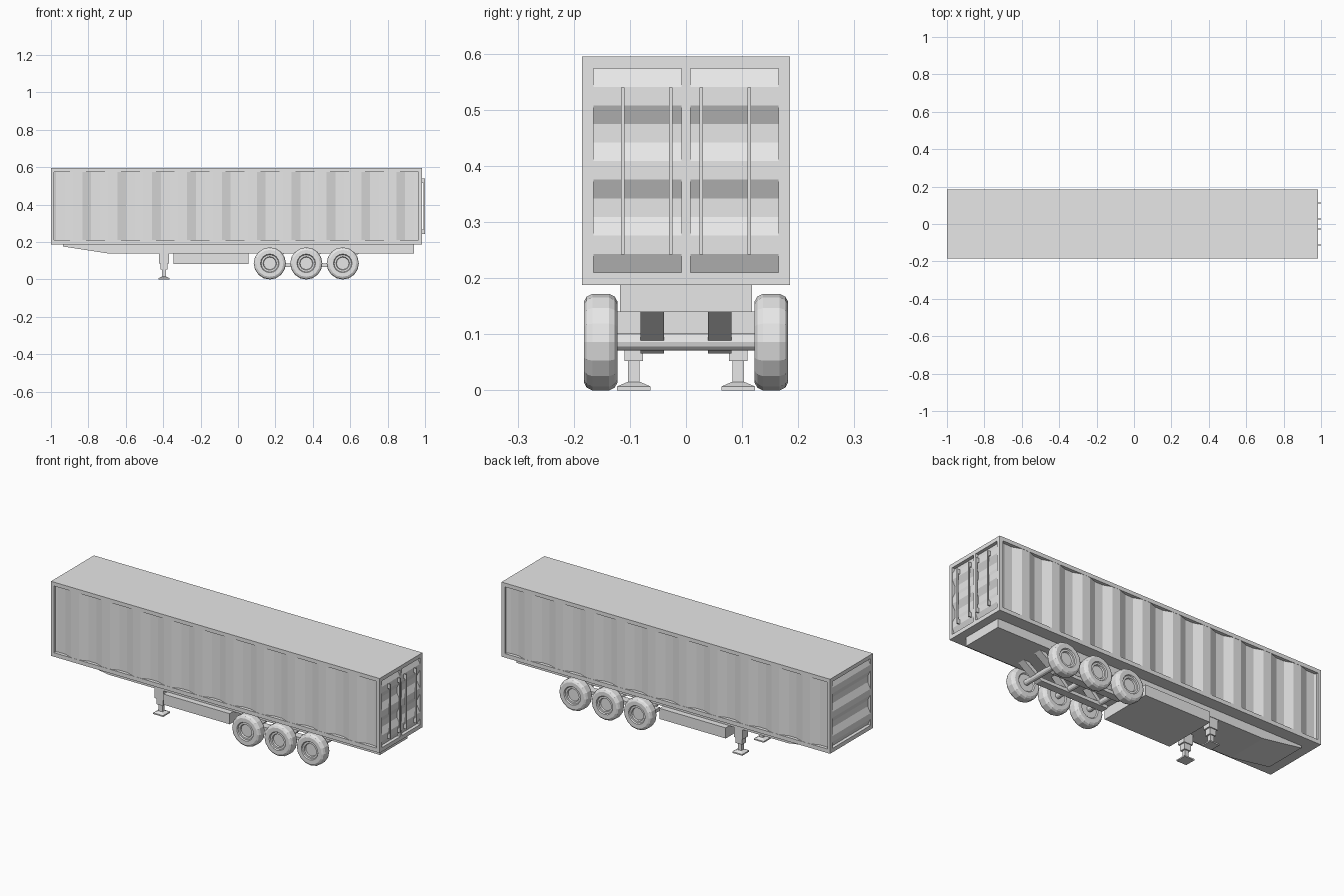
import bpy, bmesh, math
from mathutils import Matrix, Vector

cube = bpy.data.objects.get("Cube")
if cube:
    bpy.data.objects.remove(cube, do_unlink=True)

grey = bpy.data.materials.new("plain grey")
grey.use_nodes = True
grey.diffuse_color = (0.8, 0.8, 0.8, 1)
grey.node_tree.nodes["Principled BSDF"].inputs["Base Color"].default_value = (0.8, 0.8, 0.8, 1)


def finish(name, bm):
    bmesh.ops.remove_doubles(bm, verts=bm.verts, dist=0.00001)
    bmesh.ops.recalc_face_normals(bm, faces=bm.faces)
    mesh = bpy.data.meshes.new(name)
    bm.to_mesh(mesh)
    bm.free()
    mesh.materials.append(grey)
    obj = bpy.data.objects.new(name, mesh)
    bpy.context.collection.objects.link(obj)
    return obj


def box(name, x, y, z):
    """Box from (min, max) pairs."""
    bm = bmesh.new()
    size = [b - a for a, b in (x, y, z)]
    mid = [(a + b) / 2 for a, b in (x, y, z)]
    bmesh.ops.create_cube(bm, size=1, matrix=Matrix.Translation(mid) @ Matrix.Diagonal((*size, 1)))
    return finish(name, bm)


def prism(name, outline, place, start, end):
    """Extrude a 2D outline; place(u, v, w) maps it into space."""
    bm = bmesh.new()
    face = bm.faces.new([bm.verts.new(place(u, v, start)) for u, v in outline])
    shift = Vector(place(0, 0, end)) - Vector(place(0, 0, start))
    extruded = bmesh.ops.extrude_face_region(bm, geom=[face], use_keep_orig=True)
    bmesh.ops.translate(bm, vec=shift, verts=[g for g in extruded["geom"] if isinstance(g, bmesh.types.BMVert)])
    return finish(name, bm)


def lathe(name, profile, steps):
    """Spin (radius, y) points round the y axis."""
    bm = bmesh.new()
    verts = [bm.verts.new((0, y, r)) for r, y in profile]
    edges = [bm.edges.new(pair) for pair in zip(verts, verts[1:])]
    bmesh.ops.spin(bm, geom=verts + edges, cent=(0, 0, 0), axis=(0, 1, 0),
                   angle=math.tau, steps=steps, use_merge=True)
    return finish(name, bm)


def along_y(u, v, w):
    return (u, w, v)


# Container shell
LEFT, RIGHT, HALF = -1.0, 0.985, 0.185
FLOOR, ROOF = 0.21, 0.574
box("roof", (LEFT, RIGHT), (-HALF, HALF), (ROOF, 0.595))
box("floor", (LEFT, RIGHT), (-HALF, HALF), (0.188, FLOOR))
for side in (-1, 1):
    y = sorted((side * 0.165, side * HALF))
    box("front_corner_post", (LEFT, -0.983), y, (FLOOR, ROOF))
    box("rear_corner_post", (0.965, RIGHT), y, (FLOOR, ROOF))
box("door_centre_post", (0.955, RIGHT), (-0.008, 0.008), (FLOOR, ROOF))

# Corrugated panels
DEPTH, BACK, INSET = 0.018, 0.03, 0.001


def waves(first, seg, count, phase):
    return [(first + i * seg, DEPTH if (i + phase) % 4 < 2 else INSET) for i in range(count)]


def close(points):
    return points + [(points[-1][0], BACK), (points[0][0], BACK)]


long_wave = close([(-0.983, 0.014)] + waves(-0.972, 0.04664, 42, 0) + [(0.965, 0.01)])
short_wave = close(waves(FLOOR, (ROOF - FLOOR) / 11, 12, 1))
for side, name in ((-1, "front_side_panel"), (1, "back_side_panel")):
    prism(name, long_wave, lambda u, v, w, s=side: (u, s * (HALF - v), w), FLOOR, ROOF)
    prism("door_panel", short_wave, lambda u, v, w: (RIGHT - v, w, u), side * 0.008, side * 0.165)
prism("end_panel", short_wave, lambda u, v, w: (LEFT + v, w, u), -0.165, 0.165)

# Door locking rods with end brackets
for y in (-0.113, -0.027, 0.027, 0.113):
    span = (y - 0.003, y + 0.003)
    box("locking_rod", (0.993, 1.0), span, (0.242, 0.54))
    for z in (0.242, 0.515):
        box("rod_bracket", (0.966, 0.995), span, (z, z + 0.025))

# Chassis and under-slung box
chassis = [(-0.935, 0.188), (-0.935, 0.176), (-0.7, 0.14), (0.94, 0.14), (0.94, 0.188)]
prism("chassis", chassis, along_y, -0.118, 0.118)
box("storage_box", (-0.345, 0.055), (-0.15, 0.15), (0.083, 0.141))

# Landing legs
for side in (-1, 1):
    parts = (("leg_housing", 0.027, 0.022, 0.085, 0.141), ("leg_sleeve", 0.019, 0.0165, 0.052, 0.086),
             ("leg_shaft", 0.011, 0.01, 0.012, 0.053), ("foot_plate", 0.03, 0.03, 0, 0.007))
    x, y = -0.396, side * 0.093
    for name, hx, hy, low, high in parts:
        box(name, (x - hx, x + hx), (y - hy, y + hy), (low, high))
    bm = bmesh.new()
    bmesh.ops.create_cone(bm, cap_ends=True, segments=4, radius1=0.042, radius2=0.016, depth=0.008,
                          matrix=Matrix.Translation((x, y, 0.011)) @ Matrix.Rotation(math.pi / 4, 4, "Z"))
    finish("foot_cone", bm)

# Suspension rails sloping up to the chassis at the rear
rail = [(0.65, 0.141), (0.54, 0.066), (0.13, 0.066), (0.13, 0.084), (0.53, 0.084), (0.615, 0.141)]
for low in (-0.081, 0.039):
    prism("suspension_rail", rail, along_y, low, low + 0.042)
    for x in (0.16, 0.355):
        strut = [(x, 0.084), (x + 0.03, 0.084), (x + 0.09, 0.141), (x + 0.06, 0.141)]
        prism("suspension_strut", strut, along_y, low, low + 0.042)

# Axles and wheels
tyre = [(0, 0.005), (0.045, 0.005), (0.05, 0), (0.072, 0), (0.081, 0.005), (0.086, 0.015),
        (0.086, 0.045), (0.081, 0.055), (0.072, 0.06), (0.05, 0.06), (0.046, 0.054),
        (0.036, 0.054), (0.033, 0.046), (0, 0.046)]
for x in (0.17, 0.365, 0.56):
    axle = lathe("axle", [(0, -0.13), (0.015, -0.13), (0.015, 0.13), (0, 0.13)], 12)
    axle.location = (x, 0, 0.086)
    for side in (-1, 1):
        wheel = lathe("wheel", tyre, 16)
        wheel.location = (x, side * 0.122, 0.086)
        wheel.rotation_euler.z = 0 if side > 0 else math.pi
